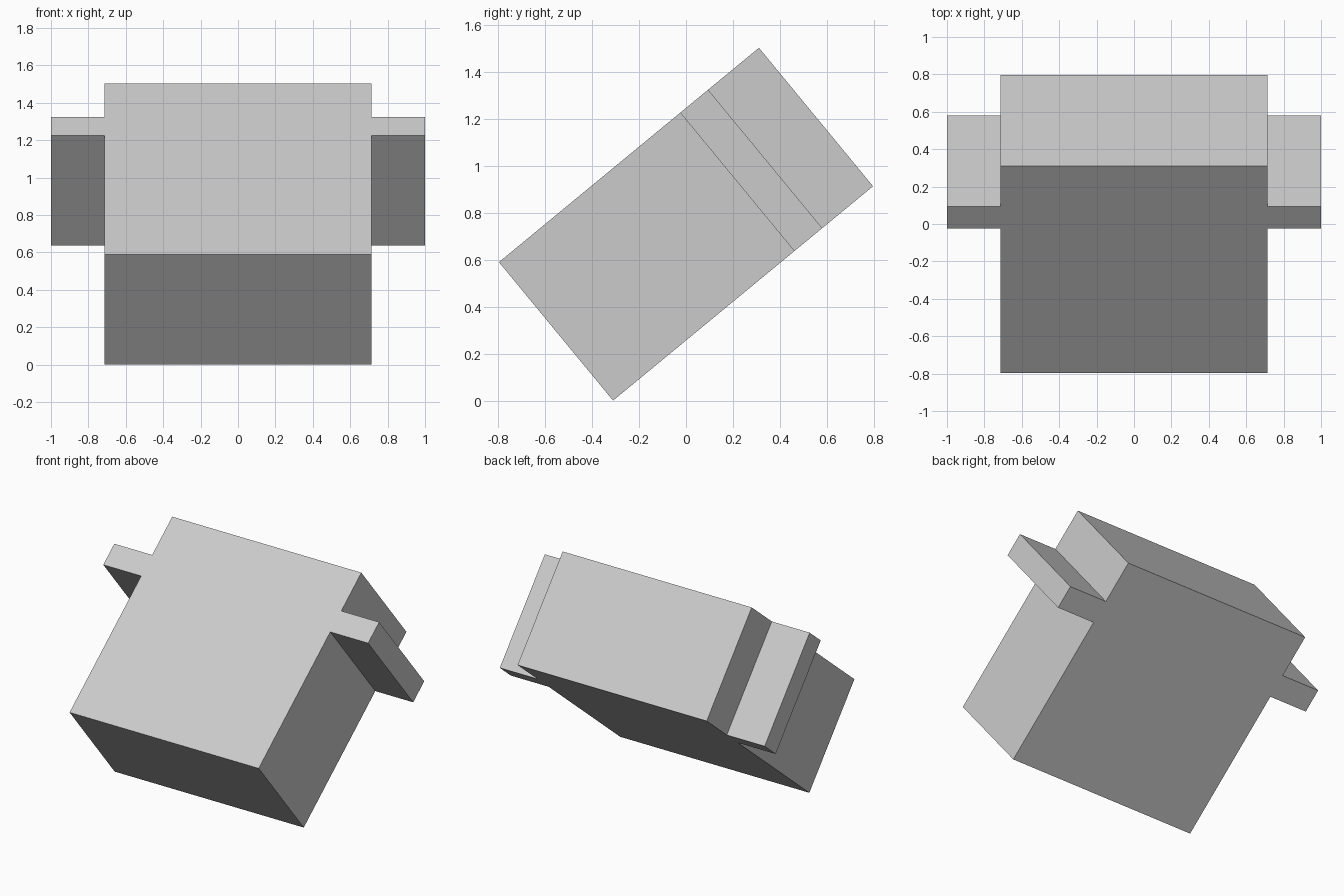
import bpy
import bmesh
from math import radians
from mathutils import Matrix

cube = bpy.data.objects.get("Cube")
if cube:
    bpy.data.objects.remove(cube, do_unlink=True)

# Single plain grey
grey = bpy.data.materials.new("light_grey")
grey.use_nodes = True
colour = (0.6, 0.6, 0.6, 1.0)
grey.diffuse_color = colour
grey.node_tree.nodes["Principled BSDF"].inputs["Base Color"].default_value = colour

BODY_X, ARM_X = 0.714, 1.0       # half widths
BODY_Y = 0.7175                  # half length along the slope
ARM_LOW, ARM_HIGH = 0.283, 0.437
DEPTH = 0.764
TILT = radians(39.5)

# Slab outline with a side arm, mirrored to the other side
half = [(BODY_X, -BODY_Y), (BODY_X, ARM_LOW), (ARM_X, ARM_LOW),
        (ARM_X, ARM_HIGH), (BODY_X, ARM_HIGH), (BODY_X, BODY_Y)]
outline = half + [(-x, y) for x, y in reversed(half)]

# Extrude the outline to full depth, then tip it back
bm = bmesh.new()
base = bm.faces.new([bm.verts.new((x, y, -DEPTH / 2)) for x, y in outline])
extruded = bmesh.ops.extrude_face_region(bm, geom=[base], use_keep_orig=True)
top = [v for v in extruded["geom"] if isinstance(v, bmesh.types.BMVert)]
bmesh.ops.translate(bm, verts=top, vec=(0, 0, DEPTH))
bmesh.ops.transform(bm, matrix=Matrix.Rotation(TILT, 4, "X"), verts=bm.verts)
bmesh.ops.recalc_face_normals(bm, faces=bm.faces)

# Rest the lowest edge on the ground
lowest = min(v.co.z for v in bm.verts)
bmesh.ops.translate(bm, verts=bm.verts, vec=(0, 0, -lowest))

mesh = bpy.data.meshes.new("tilted_slab_with_arms")
bm.to_mesh(mesh)
bm.free()
mesh.materials.append(grey)
slab = bpy.data.objects.new("tilted_slab_with_arms", mesh)
bpy.context.collection.objects.link(slab)
